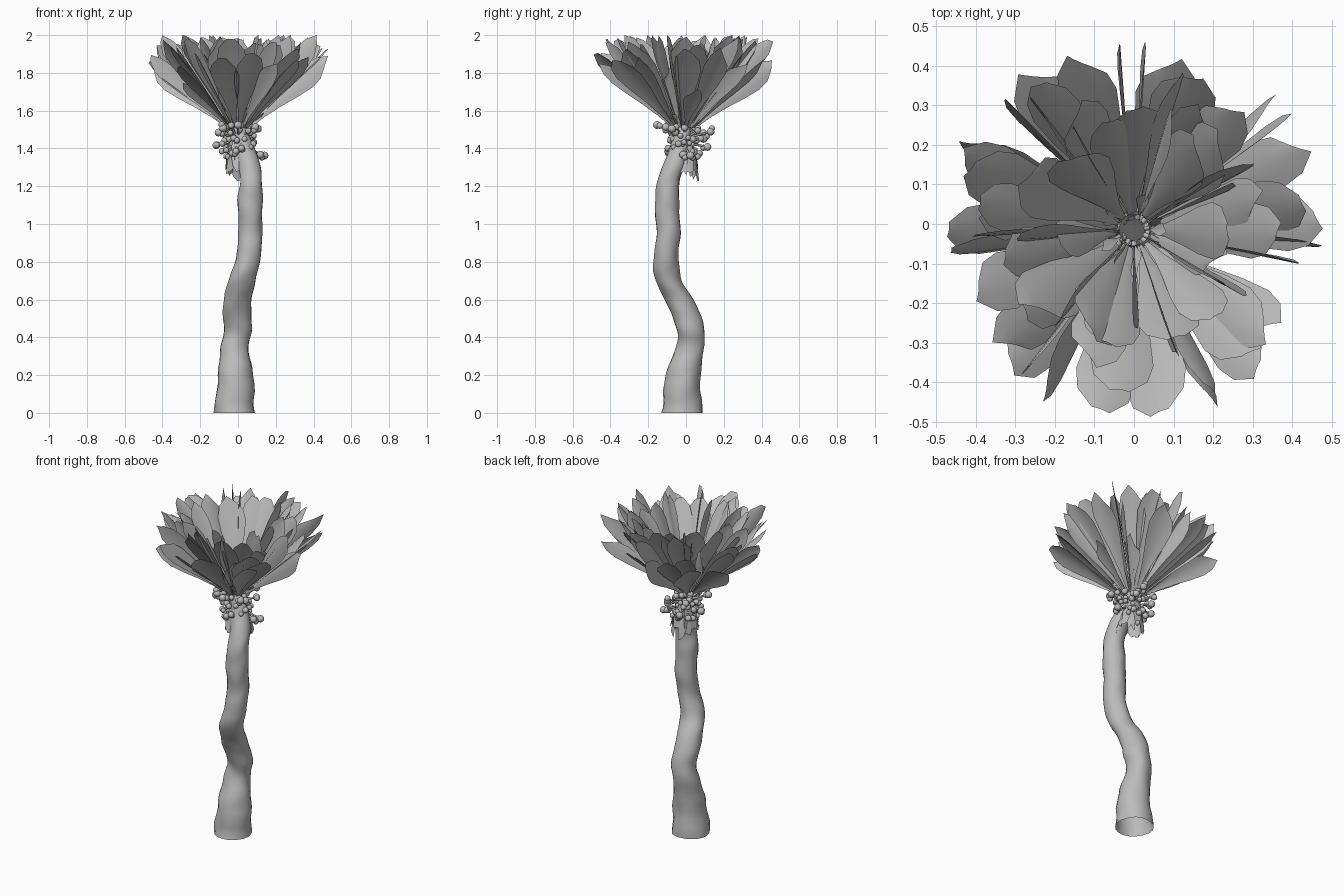
import bpy, bmesh, math, random
from mathutils import Vector, Matrix, noise

cube = bpy.data.objects.get("Cube")
if cube:
    bpy.data.objects.remove(cube)
rng = random.Random(11)
GOLDEN = math.pi * (3 - math.sqrt(5))
CROWN = Vector((0, -0.015, 1.51))

grey = bpy.data.materials.new("plain grey")
grey.use_nodes = True
grey.diffuse_color = (0.5, 0.5, 0.5, 1)
grey.node_tree.nodes["Principled BSDF"].inputs["Base Color"].default_value = (0.5, 0.5, 0.5, 1)


def finish(bm, name, angle=60):
    mesh = bpy.data.meshes.new(name)
    bm.to_mesh(mesh)
    bm.free()
    mesh.materials.append(grey)
    obj = bpy.data.objects.new(name, mesh)
    bpy.context.collection.objects.link(obj)
    bpy.ops.object.select_all(action='DESELECT')
    obj.select_set(True)
    bpy.context.view_layer.objects.active = obj
    bpy.ops.object.shade_smooth_by_angle(angle=math.radians(angle))


def skin(bm, rows, closed=False):
    """Join rows of points into a sheet or an open tube."""
    grid = [[bm.verts.new(p) for p in row] for row in rows]
    n = len(grid[0])
    for a, b in zip(grid, grid[1:]):
        for j in range(n if closed else n - 1):
            k = (j + 1) % n
            bm.faces.new((a[j], a[k], b[k], b[j]))


def smooth_path(points, steps):
    """Catmull-Rom interpolation through the points."""
    pts = [Vector(p) for p in points]
    pts = [pts[0]] + pts + [pts[-1]]
    out = []
    for a, b, c, d in zip(pts, pts[1:], pts[2:], pts[3:]):
        for s in range(steps):
            t = s / steps
            out.append(0.5 * (2 * b + (c - a) * t + (2 * a - 5 * b + 4 * c - d) * t * t
                              + (3 * b - a - 3 * c + d) * t ** 3))
    return out + [pts[-1]]


# Trunk: winding, tapering open tube (x, y, z, radius)
trunk = [(-.02, -.022, 0, .109), (-.012, -.015, .2, .092), (-.018, .022, .35, .074),
         (0, .022, .45, .074), (-.005, -.025, .58, .076), (.02, -.092, .7, .071),
         (.055, -.105, .82, .065), (.065, -.093, .95, .063), (.064, -.1, 1.1, .065),
         (.068, -.095, 1.22, .06), (.06, -.06, 1.32, .057), (.03, -.03, 1.42, .05),
         (0, -.015, 1.52, .04)]
rows = []
for x, y, z, r in smooth_path(trunk, 5):
    ring = []
    for j in range(20):
        a = math.tau * j / 20
        d = Vector((math.cos(a), math.sin(a), 0))
        bump = 1 + 0.11 * noise.noise(Vector((d.x, d.y, z * 11)))
        ring.append(Vector((x, y, z)) + d * r * bump)
    rows.append(ring)
bm = bmesh.new()
skin(bm, rows, True)
finish(bm, "trunk")

# Leaf outline: distance along the blade, share of the full width
OUTLINE = [(0, .1), (.2, .24), (.4, .5), (.6, .82), (.78, 1), (.9, .85), (1, .3)]


def blade(bm, base, azimuth, rise, length, half, roll, arch, cup):
    """One curved leaf blade, rolled about its own length."""
    out = Vector((math.cos(azimuth), math.sin(azimuth), 0))
    along = out * math.cos(rise) + Vector((0, 0, math.sin(rise)))
    spin = Matrix.Rotation(roll, 3, along)
    side = spin @ Vector((-out.y, out.x, 0))
    up = along.cross(side)
    droop = out * math.sin(rise) - Vector((0, 0, math.cos(rise)))
    skew = rng.uniform(-.04, .04)
    rows = []
    for t, w in OUTLINE:
        mid = base + along * length * t + droop * arch * (t * t - t)
        row = []
        for s in (-1, -.5, 0, .5, 1):
            lift = up * cup * half * w * s * s
            row.append(mid + side * half * w * s + lift - along * skew * s * t)
        rows.append(row)
    skin(bm, rows)


# Crown leaves: funnel of long blades rooted on a ring, a third of them edge-on
bm = bmesh.new()
COUNT = 78
for i in range(COUNT):
    t = i / (COUNT - 1)
    azimuth = i * GOLDEN + rng.uniform(-.12, .12)
    rise = math.radians(67 - 30 * t + rng.uniform(-3, 3))
    on_edge = i % 3 == 2
    length = rng.uniform(.58, .62) if on_edge else rng.uniform(.5, .6)
    if i % 9 == 4:
        length *= .6
    length = min(length, .47 / math.sin(rise), .41 / math.cos(rise))
    half = rng.uniform(.062, .085) * min(1, length / .45)
    roll = rng.uniform(-.4, .4)
    if on_edge:
        roll += rng.choice((-1, 1)) * 1.35
        half *= .75
    base = CROWN + Vector((math.cos(azimuth), math.sin(azimuth), 0)) * (.04 + .02 * t)
    blade(bm, base, azimuth, rise, length, half, roll, .02, -.15)
for v in bm.verts:
    v.co.z = min(v.co.z, 2.0)
finish(bm, "crown_leaves")

# Young shoots in the heart of the crown
bm = bmesh.new()
for i in range(14):
    a = i * GOLDEN
    base = CROWN + Vector((math.cos(a), math.sin(a), 0)) * .04
    blade(bm, base, a, rng.uniform(.7, 1.3), rng.uniform(.08, .16), .018, rng.uniform(-1, 1), .01, .2)
finish(bm, "young_shoots")

# Dry sheaths hanging under the crown
bm = bmesh.new()
for i in range(13):
    a = math.tau * i / 13
    d = Vector((math.cos(a), math.sin(a), 0))
    side = Vector((-d.y, d.x, 0))
    low = rng.uniform(1.23, 1.3)
    rows = []
    for t in (0, .35, .7, 1):
        mid = Vector((.005 + .015 * t, -.015, 1.46 + (low - 1.46) * t)) + d * (.045 + .035 * t)
        half = .017 + .009 * math.sin(t * 3)
        rows.append([mid + side * half * s + d * rng.uniform(-.006, .006)
                     + Vector((0, 0, rng.uniform(-.025, .025) * t)) for s in (-1, 0, 1)])
    skin(bm, rows)
finish(bm, "dry_sheaths", 30)

# Fruit: dense cluster hugging the neck plus a few long stalks with several berries
fruit, stalks = bmesh.new(), bmesh.new()
HEART = Vector((0, -.015, 1.44))


def berry(p, r):
    bmesh.ops.create_icosphere(fruit, subdivisions=2, radius=r, matrix=Matrix.Translation(p))


def stalk(a, b, r):
    d = b - a
    place = Matrix.Translation((a + b) / 2) @ d.to_track_quat('Z', 'Y').to_matrix().to_4x4()
    bmesh.ops.create_cone(stalks, segments=6, radius1=r, radius2=r * .7,
                          depth=d.length, matrix=place)


for i in range(72):
    a = i * GOLDEN
    long_stalk = i % 6 == 0
    reach = rng.uniform(.11, .17) if long_stalk else rng.uniform(.055, .088)
    height = rng.uniform(-.09, .085)
    tip = HEART + Vector((math.cos(a) * reach, math.sin(a) * reach, height))
    root = HEART + Vector((math.cos(a) * .03, math.sin(a) * .03, height * .4))
    stalk(root, tip, .007)
    berry(tip, .021 if long_stalk else rng.uniform(.014, .019))
    if long_stalk:
        berry(tip + Vector([rng.uniform(-.022, .022) for _ in range(3)]), .017)
finish(fruit, "berries")
finish(stalks, "berry_stalks")
